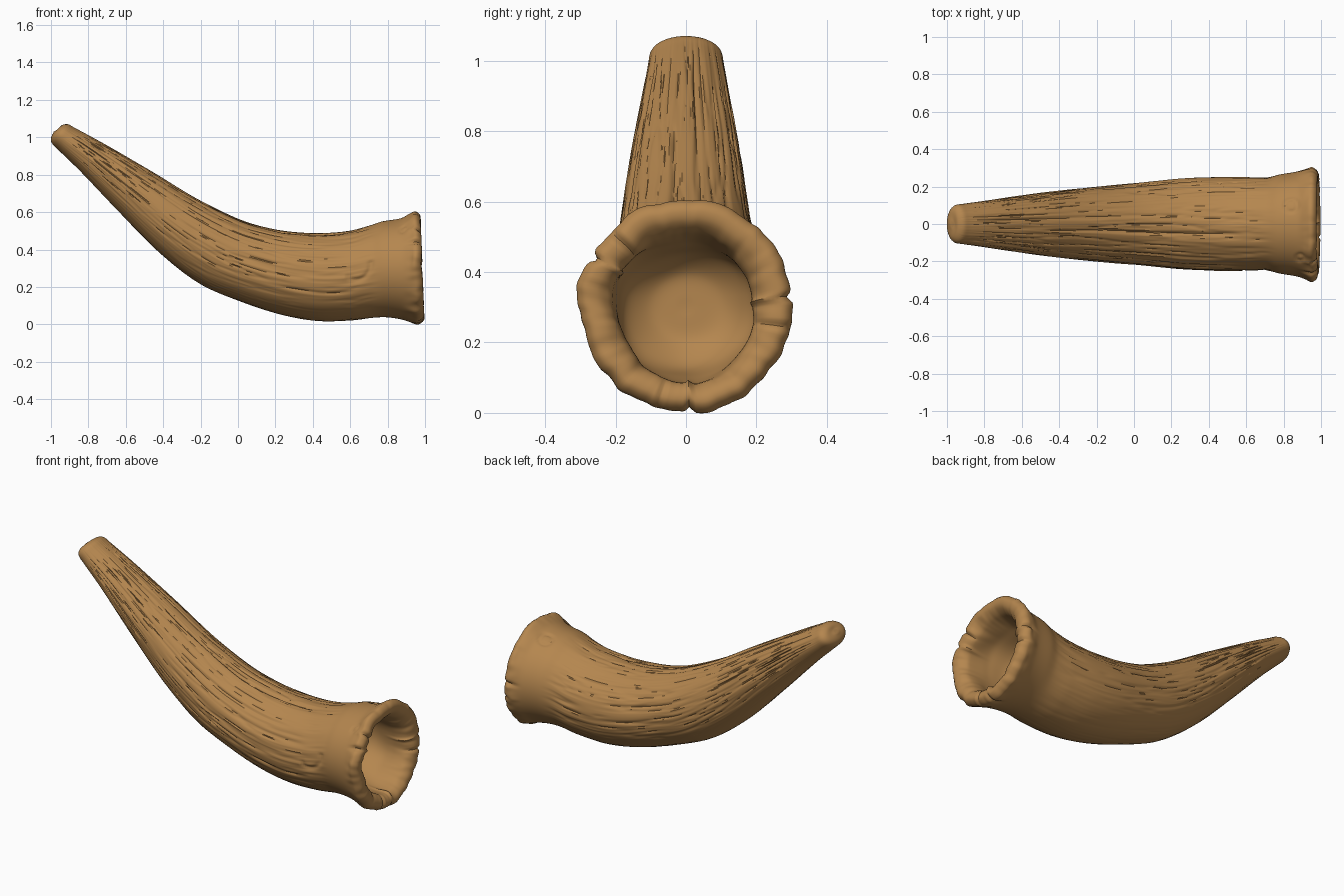
import bpy, math
from mathutils import Vector, noise

cube = bpy.data.objects.get("Cube")
if cube:
    bpy.data.objects.remove(cube)

# Cross-sections from the tip, over the rim and into the hollow:
# (underside x, underside z, top x, top z, half width)
SECTIONS = [
    (-.985, 1.03, -.96, 1.045, .02),
    (-1, .995, -.94, 1.066, .075),
    (-.995, .968, -.91, 1.07, .1),
    (-.96, .932, -.875, 1.052, .107),
    (-.845, .82, -.725, .97, .125),
    (-.63, .594, -.46, .815, .16),
    (-.417, .38, -.22, .67, .187),
    (-.2, .214, .01, .56, .21),
    (.01, .123, .16, .515, .226),
    (.225, .053, .3, .493, .243),
    (.42, .018, .45, .487, .25),
    (.6, .02, .6, .5, .25),
    (.72, .035, .71, .53, .25),
    (.79, .038, .77, .55, .265),
    (.87, .027, .87, .567, .28),
    (.93, .01, .92, .592, .297),
    (.965, .005, .95, .603, .304),
    (.995, .03, .975, .58, .28),
    (.988, .065, .97, .54, .235),
    (.95, .088, .93, .505, .205),
    (.8, .1, .8, .48, .2),
    (.7, .13, .7, .46, .18),
    (.64, .2, .64, .4, .11),
    (.63, .29, .63, .31, .01),
]
RIM = 17          # index of the front edge of the rim
SEGMENTS = 200
STEP = .0115

# Long cracks in the outer surface: (angle in degrees, start x, end x, depth)
CRACKS = [(102, -.5, .6, .012), (45, .1, .65, .008), (38, -.6, -.2, .006),
          (138, -.3, .5, .008), (155, .1, .6, .006), (175, -.1, .5, .005),
          (200, .2, .65, .006), (20, -.2, .4, .006), (80, -.8, -.1, .006)]
# Notches across the rim (angles in degrees)
NOTCHES = [5, 152, 272]
# Round marks near the rim, placed from above: (x, y, radius)
MARKS = [(.84, .1, .034), (.89, -.18, .018)]


def bell(value, width):
    return math.exp(-(value / width) ** 2)


def turn(a, degrees):
    """Signed angle between a and a direction in degrees."""
    return (a - math.radians(degrees) + math.pi) % math.tau - math.pi


def smooth(value, low, high):
    t = min(1, max(0, (value - low) / (high - low)))
    return t * t * (3 - 2 * t)


def spline(rows):
    """Smooth curve through the sections; yields (section position, values)."""
    mids = [Vector(((r[0] + r[2]) / 2, r[4], (r[1] + r[3]) / 2)) for r in rows]
    gaps = [(b - a).length for a, b in zip(mids, mids[1:])]
    last = len(rows) - 1
    slopes = []
    for i in range(last + 1):
        lo, hi = max(i - 1, 0), min(i + 1, last)
        slopes.append([(q - p) / sum(gaps[lo:hi]) for p, q in zip(rows[lo], rows[hi])])
    for i, gap in enumerate(gaps):
        count = max(3, round(gap / STEP))
        for k in range(count):
            t = k / count
            h = t * t * (3 - 2 * t)
            m0, m1 = gap * t * (1 - t) ** 2, gap * t * t * (t - 1)
            yield i + t, [p + (q - p) * h + u * m0 + v * m1 for p, q, u, v
                          in zip(rows[i], rows[i + 1], slopes[i], slopes[i + 1])]
    yield last, rows[-1]


def outer_relief(p, a):
    """Grain, cracks and marks on the outer wall."""
    body = smooth(p.x, -.97, -.7) * (1 - smooth(p.x, .6, .78))
    upper = .25 + .75 * smooth(math.sin(a), -.8, -.2)
    c, s = math.cos(a), math.sin(a)
    n = noise.noise(Vector((c * 5, s * 5, p.x * 1.3)))
    fine = noise.noise(Vector((c * 11 + 7, s * 11, p.x * 1.8)))
    d = body * upper * (.004 * n - .005 * bell(n, .06) - .003 * bell(fine, .09))
    for angle, start, end, depth in CRACKS:
        fade = smooth(p.x, start, start + .12) * (1 - smooth(p.x, end - .12, end))
        drift = .05 * noise.noise(Vector((p.x * 3, angle, 0)))
        d -= depth * fade * bell(turn(a, angle) + drift, .035)
    if p.z > .4:
        for x, y, radius in MARKS:
            d -= .007 * bell(math.hypot(p.x - x, p.y - y) - radius, .008)
    # Curved gouge on the front flank
    if p.y < 0 and p.x > .58 and p.z < .34:
        d -= .009 * bell(math.hypot(p.x - .63, p.z - .32) - .08, .012)
    return d


def rim_relief(a, amount):
    """Lumpy hand-worked rim with notches."""
    c, s = math.cos(a), math.sin(a)
    d = .014 * noise.noise(Vector((c * 3, s * 3, amount * .6)))
    d += .006 * noise.noise(Vector((c * 8, s * 8, amount)))
    return amount * (d - .018 * sum(bell(turn(a, g), .035) for g in NOTCHES))


verts = []
for position, (bx, bz, tx, tz, half) in spline(SECTIONS):
    mid = Vector(((bx + tx) / 2, 0, (bz + tz) / 2))
    up = Vector(((tx - bx) / 2, 0, (tz - bz) / 2))
    rim = smooth(position, RIM - 3, RIM - 1) * (1 - smooth(position, RIM + 1, RIM + 3))
    for k in range(SEGMENTS):
        a = math.tau * k / SEGMENTS
        out = up * math.sin(a) + Vector((0, half * math.cos(a), 0))
        p = mid + out
        d = rim_relief(a, rim)
        if position < RIM:
            d += outer_relief(p, a)
        else:
            d += .02 * smooth(position, RIM, RIM + 3) * noise.noise(p * 6) * min(1, half * 6)
        p += out.normalized() * d
        p.x += min(0, rim_relief(a + .3, rim)) * .7
        verts.append(p)

rings = len(verts) // SEGMENTS
faces = []
for i in range(rings - 1):
    for k in range(SEGMENTS):
        j = (k + 1) % SEGMENTS
        faces.append((i * SEGMENTS + j, i * SEGMENTS + k,
                      (i + 1) * SEGMENTS + k, (i + 1) * SEGMENTS + j))
# Close the tip and the floor of the hollow
faces.append(tuple(range(SEGMENTS)))
faces.append(tuple(reversed(range((rings - 1) * SEGMENTS, rings * SEGMENTS))))

mesh = bpy.data.meshes.new("hollow_horn")
mesh.from_pydata(verts, [], faces)
mesh.update()
horn = bpy.data.objects.new("hollow_horn", mesh)
bpy.context.collection.objects.link(horn)

# Single warm tan colour
tan = bpy.data.materials.new("warm_tan")
tan.use_nodes = True
colour = (.46, .24, .078, 1)
tan.diffuse_color = colour
tan.node_tree.nodes["Principled BSDF"].inputs["Base Color"].default_value = colour
tan.node_tree.nodes["Principled BSDF"].inputs["Roughness"].default_value = .7
mesh.materials.append(tan)

bpy.context.view_layer.objects.active = horn
horn.select_set(True)
bpy.ops.object.shade_smooth_by_angle(angle=math.radians(50))
